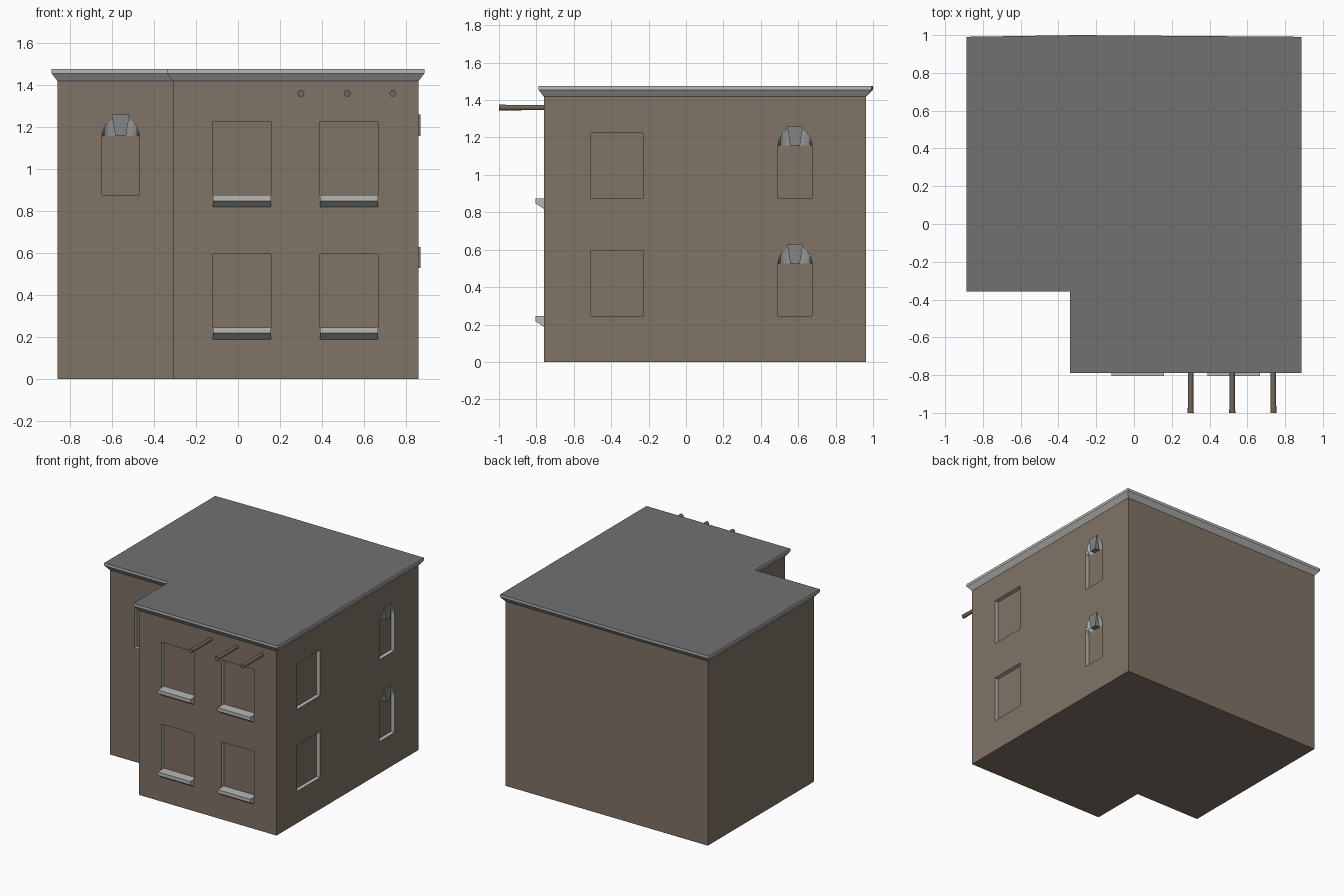
import bpy, bmesh, math
from mathutils import Vector

if "Cube" in bpy.data.objects:
    bpy.data.objects.remove(bpy.data.objects["Cube"])


def material(name, rgb):
    m = bpy.data.materials.new(name)
    m.diffuse_color = (*rgb, 1)
    m.use_nodes = True
    m.node_tree.nodes["Principled BSDF"].inputs["Base Color"].default_value = m.diffuse_color
    return m


ADOBE = material("adobe_brown", (0.215, 0.172, 0.132))
TRIM = material("light_trim", (0.48, 0.48, 0.47))
ROOF = material("roof_grey", (0.165, 0.165, 0.165))
STONE = material("keystone_grey", (0.23, 0.24, 0.24))
WOOD = material("beam_brown", (0.17, 0.13, 0.095))

# A wall is (horizontal axis, plane position); 'x' walls face -y, 'y' walls face +x
FRONT, NOTCH, RIGHT = ("x", -0.76), ("x", -0.33), ("y", 0.86)
DEPTH = 0.03


def on_wall(wall, u, z, out):
    axis, plane = wall
    return Vector((u, plane - out, z)) if axis == "x" else Vector((plane + out, u, z))


def finish(bm, name, mats):
    bmesh.ops.recalc_face_normals(bm, faces=bm.faces[:])
    me = bpy.data.meshes.new(name)
    bm.to_mesh(me)
    bm.free()
    for m in mats:
        me.materials.append(m)
    ob = bpy.data.objects.new(name, me)
    bpy.context.collection.objects.link(ob)
    return ob


def loft(bm, rings, side=0, first=0, last=0):
    """Skin closed rings of points and cap both ends."""
    vs = [[bm.verts.new(p) for p in r] for r in rings]
    n = len(vs[0])
    faces = []
    for a, b in zip(vs, vs[1:]):
        for i in range(n):
            j = (i + 1) % n
            f = bm.faces.new((a[i], a[j], b[j], b[i]))
            f.material_index = side
            faces.append(f)
    for ring, mi in ((vs[0], first), (vs[-1], last)):
        f = bm.faces.new(ring)
        f.material_index = mi
        faces.append(f)
    return faces


# Floor plan, grown outward by d
def plan(d, z, bow=0.0):
    return [Vector(p) for p in (
        (-0.31 - d, -0.76 - d, z), (0.86 + d, -0.76 - d, z), (0.86 + d, 0.963 + d, z),
        (-0.3, 0.963 + d + bow, z), (-0.86 - d, 0.963 + d, z),
        (-0.86 - d, -0.33 - d, z), (-0.31 - d, -0.33 - d, z))]


# Walls
bm = bmesh.new()
loft(bm, [plan(0, 0), plan(0, 1.42)])
walls = finish(bm, "walls", [ADOBE, TRIM])

# Window recess cutters: pale reveals, wall-coloured back
bm = bmesh.new()


def recess(wall, u0, u1, z0, z1, arched=False):
    pts = [(u0, z0), (u1, z0), (u1, z1)]
    if arched:
        c, r = (u0 + u1) / 2, (u1 - u0) / 2
        pts += [(c + r * math.cos(a), z1 + r * math.sin(a))
                for a in (math.pi * k / 12 for k in range(1, 12))]
    pts.append((u0, z1))
    rings = [[on_wall(wall, u, z, out) for u, z in pts] for out in (0.03, 0.0)]
    # the arched head slopes back to a flat lintel line
    rings.append([on_wall(wall, u, min(z, z1), -DEPTH) for u, z in pts])
    loft(bm, rings, side=1)


for z in (0.245, 0.875):
    for u in (-0.12, 0.39):
        recess(FRONT, u, u + 0.278, z, z + 0.35)
    recess(RIGHT, -0.51, -0.23, z, z + 0.35)
    recess(RIGHT, 0.492, 0.674, z, z + 0.282, True)
recess(NOTCH, -0.648, -0.47, 0.875, 1.157, True)
bmesh.ops.triangulate(bm, faces=[f for f in bm.faces if len(f.verts) == 4])
cutter = finish(bm, "window_cutter", [ADOBE, TRIM])
cutter.hide_render = True

mod = walls.modifiers.new("windows", "BOOLEAN")
mod.operation = "DIFFERENCE"
mod.solver = "EXACT"
mod.object = cutter
dg = bpy.context.evaluated_depsgraph_get()
cut_mesh = bpy.data.meshes.new_from_object(walls.evaluated_get(dg))
walls.modifiers.clear()
walls.data = cut_mesh
bpy.data.objects.remove(cutter)

# Flared cornice with flat roof on top
bm = bmesh.new()
loft(bm, [plan(0, 1.418), plan(0.028, 1.455, 0.008), plan(0.028, 1.475, 0.009)], last=1)
finish(bm, "cornice_and_roof", [TRIM, ROOF])

# Sills: wedge profile run along the window width
profile = [(-0.01, 0.0), (0.045, 0.0), (0.045, -0.027), (0.0, -0.057), (-0.01, -0.057)]
for z in (0.245, 0.875):
    for u in (-0.12, 0.39):
        bm = bmesh.new()
        loft(bm, [[on_wall(FRONT, uu, z + dz, o) for o, dz in profile] for uu in (u, u + 0.278)])
        finish(bm, "window_sill", [TRIM])

# Tapered keystones over arched windows
for wall, c, z in ((RIGHT, 0.583, 0.527), (RIGHT, 0.583, 1.157), (NOTCH, -0.559, 1.157)):
    bm = bmesh.new()
    shape = [(-0.026, 0), (0.026, 0), (0.042, 0.102), (-0.042, 0.102)]
    loft(bm, [[on_wall(wall, c + u, z + dz, o) for u, dz in shape] for o in (-DEPTH, 0.009)])
    finish(bm, "keystone", [STONE])

# Projecting roof beams
for x in (0.3, 0.52, 0.738):
    bm = bmesh.new()
    loft(bm, [[Vector((x + r * math.cos(a), y, 1.36 + r * math.sin(a)))
               for a in (math.tau * k / 12 for k in range(12))]
              for y, r in ((-0.74, 0.014), (-0.95, 0.0145), (-1.0, 0.0165))])
    beam = finish(bm, "roof_beam", [WOOD])
    for f in beam.data.polygons:
        f.use_smooth = len(f.vertices) == 4
